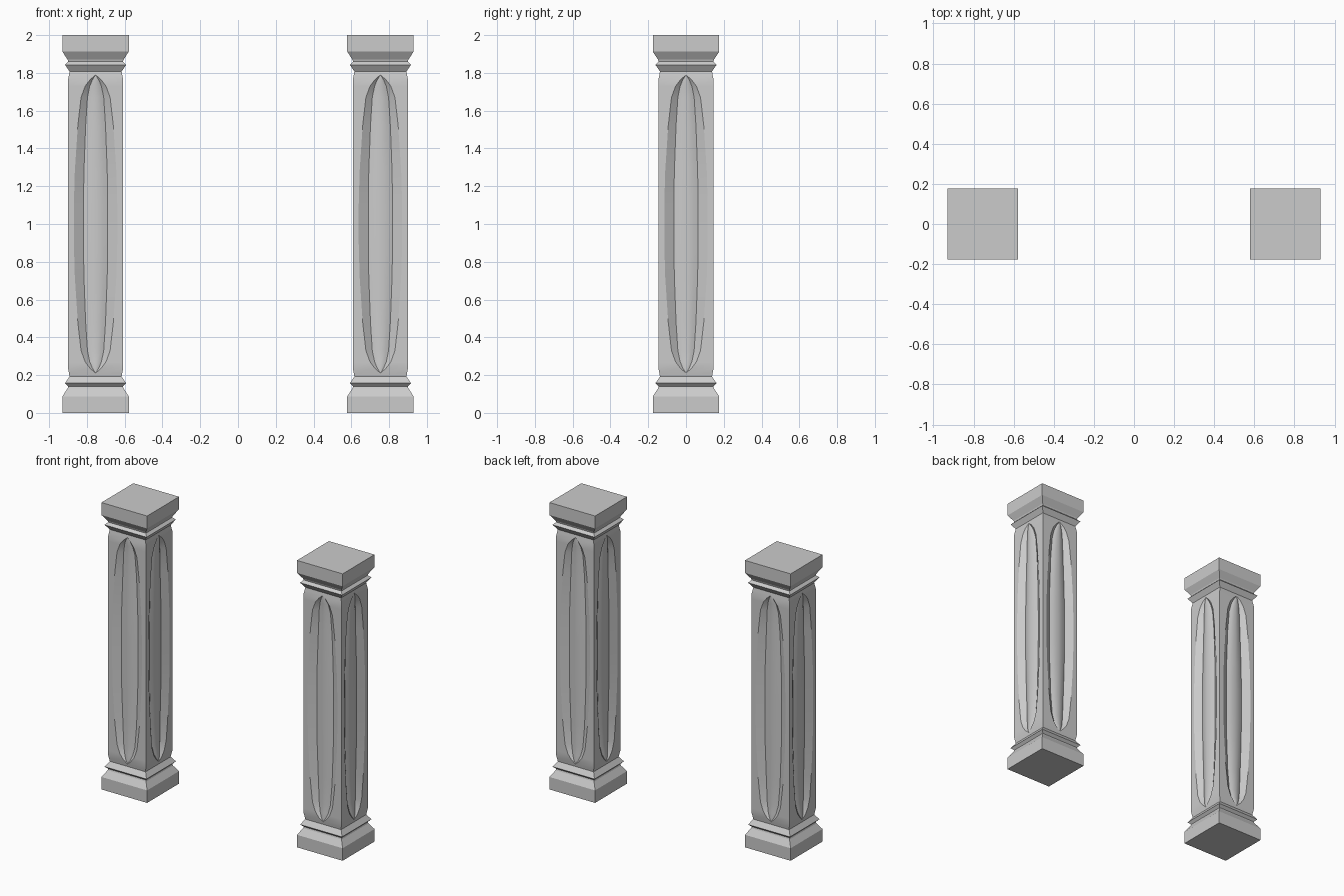
import bpy, bmesh
from mathutils import Matrix, Vector

if "Cube" in bpy.data.objects:
    bpy.data.objects.remove(bpy.data.objects["Cube"])

# Flute cross-section: (fraction of flute half width, fraction of depth)
FLUTE = [(-1, 0), (-0.56, 1), (-0.36, 0.72), (0, 0.45), (0.36, 0.72), (0.56, 1), (1, 0)]
DEPTH = 0.03


def ring(bm, z, half, flute):
    """Square ring with an optional flute cut into each of the four sides."""
    pts = [(-half, -half)]
    if flute is not None:
        depth = DEPTH * min(1, flute / 0.09)
        pts += [(u * flute, -half + d * depth) for u, d in FLUTE]
    verts = []
    for k in range(4):
        rot = Matrix.Rotation(k * 1.5707963, 3, 'Z')
        verts += [bm.verts.new(rot @ Vector((x, y, z))) for x, y in pts]
    return verts


def loft(name, rows, x):
    """Skin rows of (z, half width, flute half width) into one closed part."""
    bm = bmesh.new()
    rings = [ring(bm, *r) for r in rows]
    n = len(rings[0])
    for a, b in zip(rings, rings[1:]):
        for i in range(n):
            j = (i + 1) % n
            bm.faces.new((a[i], a[j], b[j], b[i]))
    bm.faces.new(rings[0][::-1])
    bm.faces.new(rings[-1])
    bmesh.ops.remove_doubles(bm, verts=bm.verts, dist=0.0001)
    bmesh.ops.recalc_face_normals(bm, faces=bm.faces)
    mesh = bpy.data.meshes.new(name)
    bm.to_mesh(mesh)
    bm.free()
    obj = bpy.data.objects.new(name, mesh)
    obj.location.x = x
    bpy.context.collection.objects.link(obj)
    return obj


def flip(rows):
    return [(2 - z, h, f) for z, h, f in reversed(rows)]


# Stepped plinth moulding, mirrored for the capital
base = [(0, 0.176, None), (0.087, 0.176, None), (0.13, 0.148, None),
        (0.14, 0.145, None), (0.157, 0.162, None), (0.192, 0.138, None)]

# Lower half of the shaft, mirrored for the upper half
shaft = [(0.192, 0.138, 0), (0.21, 0.141, 0), (0.237, 0.146, 0.03),
         (0.27, 0.146, 0.055), (0.33, 0.146, 0.077), (0.48, 0.146, 0.094),
         (0.72, 0.146, 0.11), (0.9, 0.146, 0.115)]

for side, x in (("left", -0.754), ("right", 0.754)):
    loft(side + "_column_base", base, x)
    loft(side + "_column_capital", flip(base), x)
    body = loft(side + "_column_shaft", shaft + flip(shaft), x)
    bpy.ops.object.select_all(action='DESELECT')
    body.select_set(True)
    bpy.context.view_layer.objects.active = body
    bpy.ops.object.shade_smooth_by_angle(angle=0.5)
